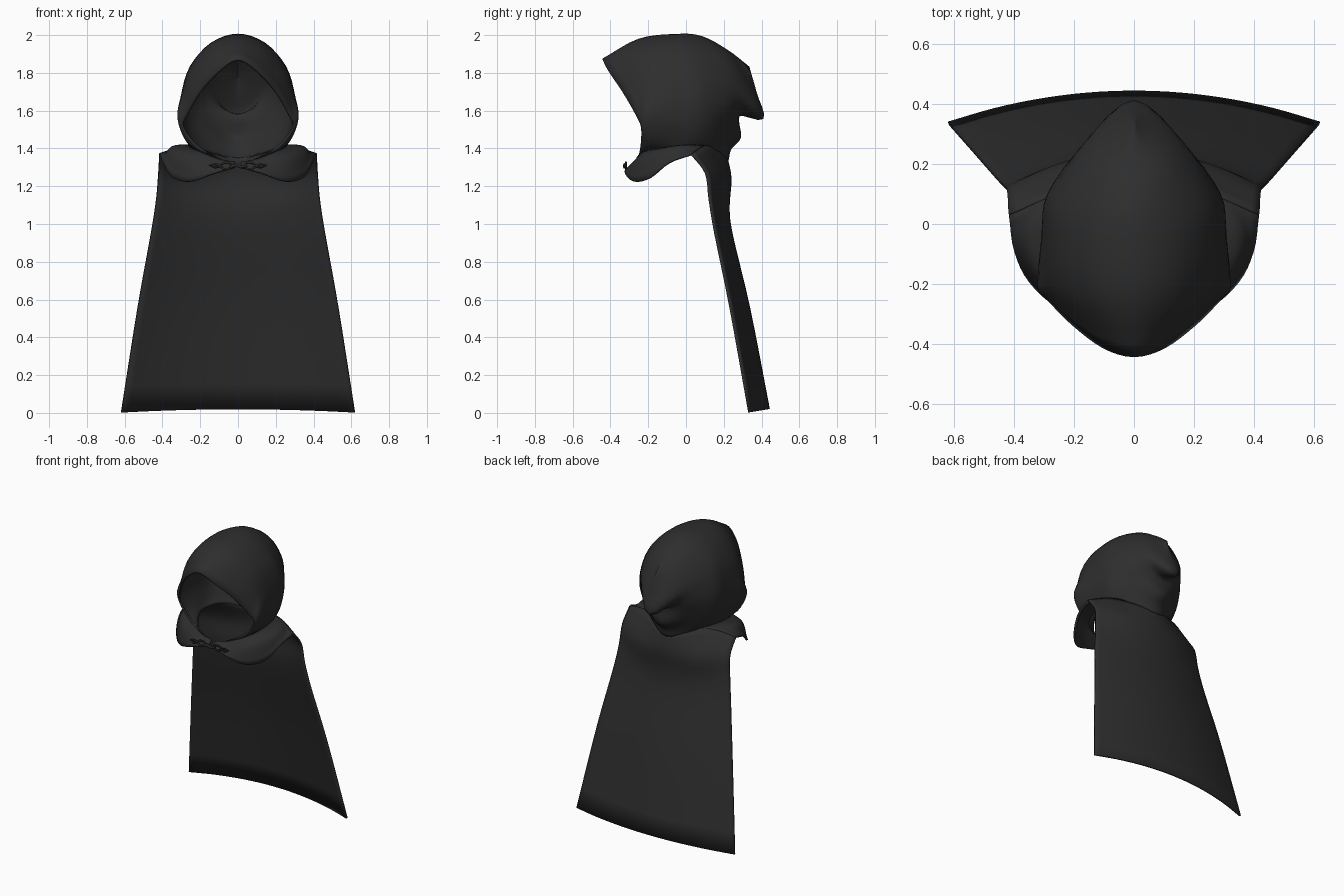
import bpy, math
from mathutils import Vector

if "Cube" in bpy.data.objects:
    bpy.data.objects.remove(bpy.data.objects["Cube"])

cloth = bpy.data.materials.new("charcoal cloth")
cloth.diffuse_color = (0.027, 0.027, 0.027, 1)
cloth.use_nodes = True
cloth.node_tree.nodes["Principled BSDF"].inputs["Base Color"].default_value = cloth.diffuse_color
metal = bpy.data.materials.new("dark clasp")
metal.diffuse_color = (0.022, 0.022, 0.022, 1)
metal.use_nodes = True
metal.node_tree.nodes["Principled BSDF"].inputs["Base Color"].default_value = metal.diffuse_color


def spline(pts, n):
    """Smooth curve through the points; ends on the mid plane continue mirrored."""
    def beyond(a, b):
        if abs(a.x) < 1e-4 and b.x > 0.01:
            return Vector((-b.x, b.y, b.z))
        return 2 * a - b
    p = [beyond(pts[0], pts[1])] + pts + [beyond(pts[-1], pts[-2])]
    out = []
    for i in range(1, len(p) - 2):
        a, b, c, d = p[i - 1:i + 3]
        for k in range(n):
            t = k / n
            out.append(0.5 * (2 * b + (c - a) * t + (2 * a - 5 * b + 4 * c - d) * t * t
                              + (3 * b - a - 3 * c + d) * t ** 3))
    return out + [pts[-1].copy()]


def cloth_panel(name, rows, n=4, thick=0.012):
    """Half panel lofted through rows, mirrored and thickened."""
    rows = [spline([Vector(p) for p in r], n) for r in rows]
    cols = [spline(list(c), n) for c in zip(*rows)]
    h = len(cols[0])
    verts = [p for c in cols for p in c]
    faces = [(i * h + j, (i + 1) * h + j, (i + 1) * h + j + 1, i * h + j + 1)
             for i in range(len(cols) - 1) for j in range(h - 1)]
    me = bpy.data.meshes.new(name)
    me.from_pydata(verts, [], faces)
    me.update()
    me.shade_smooth()
    me.materials.append(cloth)
    ob = bpy.data.objects.new(name, me)
    bpy.context.collection.objects.link(ob)
    m = ob.modifiers.new("mirror", 'MIRROR')
    m.merge_threshold = 0.002
    s = ob.modifiers.new("thickness", 'SOLIDIFY')
    s.thickness = thick
    s.offset = 0
    return ob


# Hood: arches from the face opening to the centre back, each from crown to neck
rim = [(0, -.44, 1.87), (.1, -.41, 1.81), (.2, -.335, 1.70), (.27, -.265, 1.58),
       (.29, -.235, 1.51), (.20, -.24, 1.40), (.03, -.27, 1.31)]
brow = [(0, -.25, 1.975), (.13, -.25, 1.925), (.235, -.215, 1.81), (.29, -.19, 1.68),
        (.315, -.21, 1.56), (.26, -.20, 1.43), (.14, -.24, 1.36)]
crown = [(0, -.06, 2.0), (.14, -.06, 1.955), (.25, -.05, 1.83), (.295, -.03, 1.68),
         (.30, -.05, 1.55), (.27, -.06, 1.45), (.24, -.08, 1.39)]
behind = [(0, .08, 1.99), (.13, .09, 1.935), (.235, .09, 1.82), (.28, .10, 1.67),
          (.275, .09, 1.54), (.25, .07, 1.45), (.215, .06, 1.40)]
nape = [(0, .22, 1.915), (.10, .24, 1.86), (.155, .27, 1.73), (.16, .255, 1.63),
        (.18, .20, 1.54), (.17, .17, 1.45), (.15, .15, 1.38)]
tail = [(0, .33, 1.83), (0, .37, 1.69), (0, .405, 1.56), (0, .28, 1.575),
        (0, .285, 1.46), (0, .235, 1.40), (0, .22, 1.34)]
cloth_panel("hood", [rim, brow, crown, behind, nape, tail])

# Shoulder mantle: neck line, middle and hem, from front centre to shoulder
cloth_panel("mantle", [
    [(.015, -.27, 1.325), (.1, -.26, 1.34), (.2, -.22, 1.38), (.25, -.12, 1.40),
     (.25, 0, 1.415), (.2, .12, 1.41)],
    [(.015, -.285, 1.315), (.13, -.29, 1.31), (.26, -.24, 1.335), (.34, -.13, 1.38),
     (.35, -.02, 1.405), (.3, .08, 1.405)],
    [(.015, -.30, 1.30), (.12, -.32, 1.27), (.25, -.275, 1.225), (.345, -.19, 1.245),
     (.395, -.09, 1.325), (.415, .03, 1.37)]])

# Long back cape: top edge follows the shoulders, lower rows bow backwards
top = [(0, .215, 1.35), (.1, .185, 1.375), (.2, .12, 1.41), (.3, .08, 1.405), (.415, .03, 1.37)]
rows = [top]
for w, yc, ye, zc, ze in [(.42, .235, .105, 1.24, 1.27), (.432, .225, .125, 1.08, 1.13),
                          (.46, .245, .155, .93, .95), (.53, .335, .235, .55, .56),
                          (.618, .438, .335, .02, .003)]:
    rows.append([(w * t, yc + (ye - yc) * t ** 2, zc + (ze - zc) * t ** 2)
                 for t in (0, .25, .5, .75, 1)])
cloth_panel("cape", rows)


# Clasp: wire loops, side tabs and a centre hook
def wire(name, pts, r, closed=False):
    cu = bpy.data.curves.new(name, 'CURVE')
    cu.dimensions = '3D'
    cu.bevel_depth = r
    cu.bevel_resolution = 1
    cu.use_fill_caps = True
    sp = cu.splines.new('POLY')
    sp.points.add(len(pts) - 1)
    for q, p in zip(sp.points, pts):
        q.co = (*p, 1)
    sp.use_cyclic_u = closed
    cu.materials.append(metal)
    ob = bpy.data.objects.new(name, cu)
    bpy.context.collection.objects.link(ob)


for side, label in ((-1, "left"), (1, "right")):
    loop = [(side * .062 + .028 * math.cos(a), -.318, 1.308 + .018 * math.sin(a))
            for a in (k * math.tau / 12 for k in range(12))]
    wire(label + "_clasp_loop", loop, .006, True)
    wire(label + "_clasp_tab", [(side * .09, -.32, 1.308), (side * .12, -.322, 1.318),
                                (side * .15, -.318, 1.31), (side * .12, -.326, 1.30),
                                (side * .09, -.32, 1.308)], .006)
wire("clasp_hook", [(-.045, -.322, 1.30), (-.015, -.325, 1.312),
                    (.015, -.325, 1.302), (.045, -.322, 1.31)], .009)
